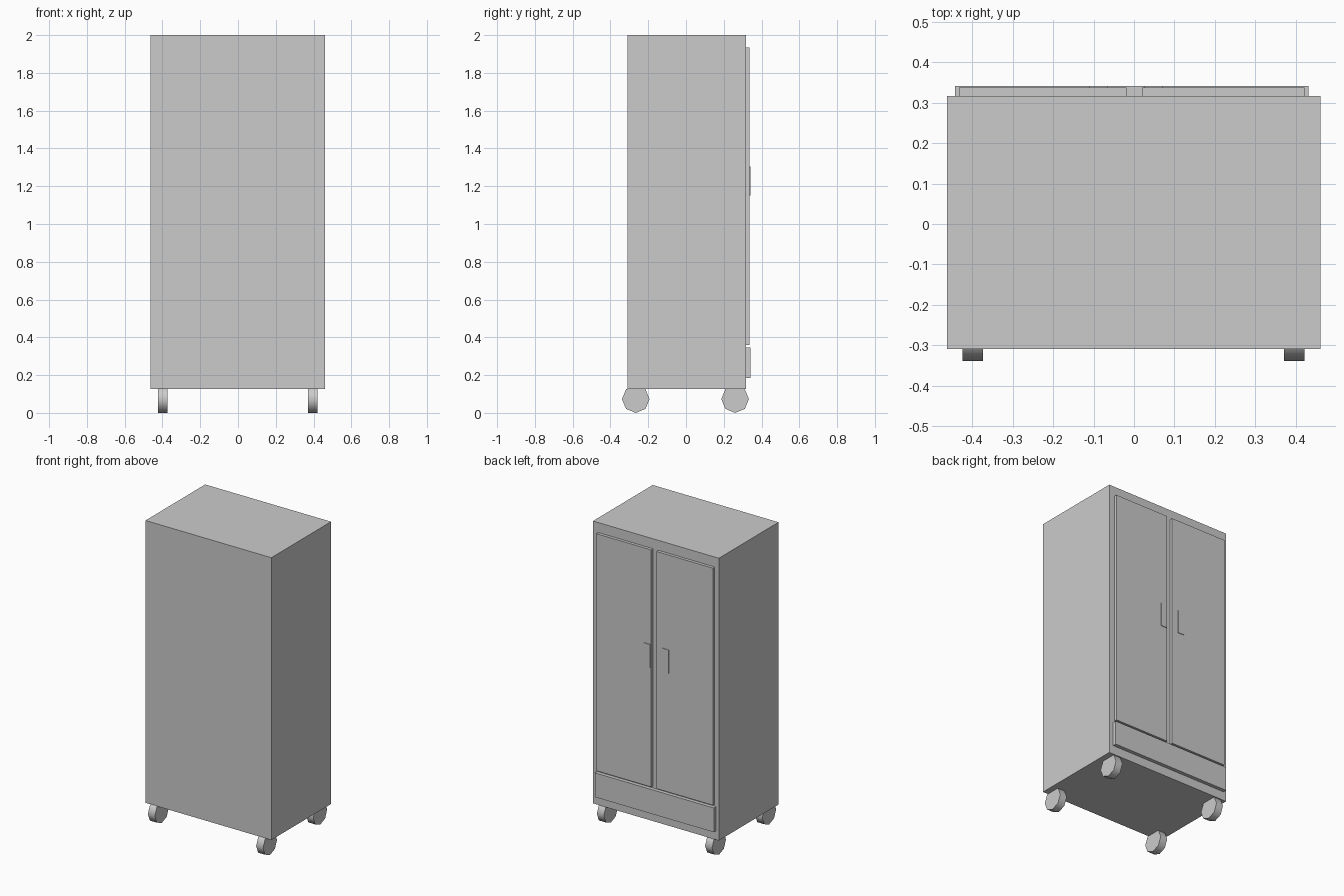
import bpy
from math import radians

if "Cube" in bpy.data.objects:
    bpy.data.objects.remove(bpy.data.objects["Cube"])


def box(name, x, y, z):
    """Box given by its (min, max) range on each axis."""
    bpy.ops.mesh.primitive_cube_add(size=1, location=[sum(r) / 2 for r in (x, y, z)])
    ob = bpy.context.object
    ob.name = name
    ob.scale = [r[1] - r[0] for r in (x, y, z)]
    bpy.ops.object.transform_apply(location=False, rotation=False, scale=True)
    return ob


def wheel(name, x, y, radius=0.073, width=0.051):
    """Eight-sided wheel, rolling along y, with a smooth rim."""
    bpy.ops.mesh.primitive_cylinder_add(
        vertices=8, radius=radius, depth=width,
        location=(x, y, radius), rotation=(0, radians(90), 0))
    ob = bpy.context.object
    ob.name = name
    bpy.ops.object.shade_smooth_by_angle(angle=radians(60))
    return ob


FACE = 0.317   # y of the cabinet side that carries the doors

# Cabinet body
box("cabinet_body", (-0.463, 0.461), (-0.309, FACE), (0.126, 2.0))

# Doors and the thin handle plates
for side, door_x, handle_x in (("left", (-0.433, -0.019), (-0.110, -0.065)),
                               ("right", (0.020, 0.422), (0.025, 0.070))):
    box(f"{side}_door", door_x, (FACE - 0.01, 0.337), (0.36, 1.934))
    box(f"{side}_handle", handle_x, (0.33, 0.341), (1.15, 1.305))

# Bottom drawer
box("drawer_front", (-0.443, 0.431), (FACE - 0.01, 0.341), (0.185, 0.346))

# Wheels
for x, x_name in ((-0.399, "left"), (0.396, "right")):
    for y, y_name in ((-0.266, "front"), (0.26, "back")):
        wheel(f"{y_name}_{x_name}_wheel", x, y)
